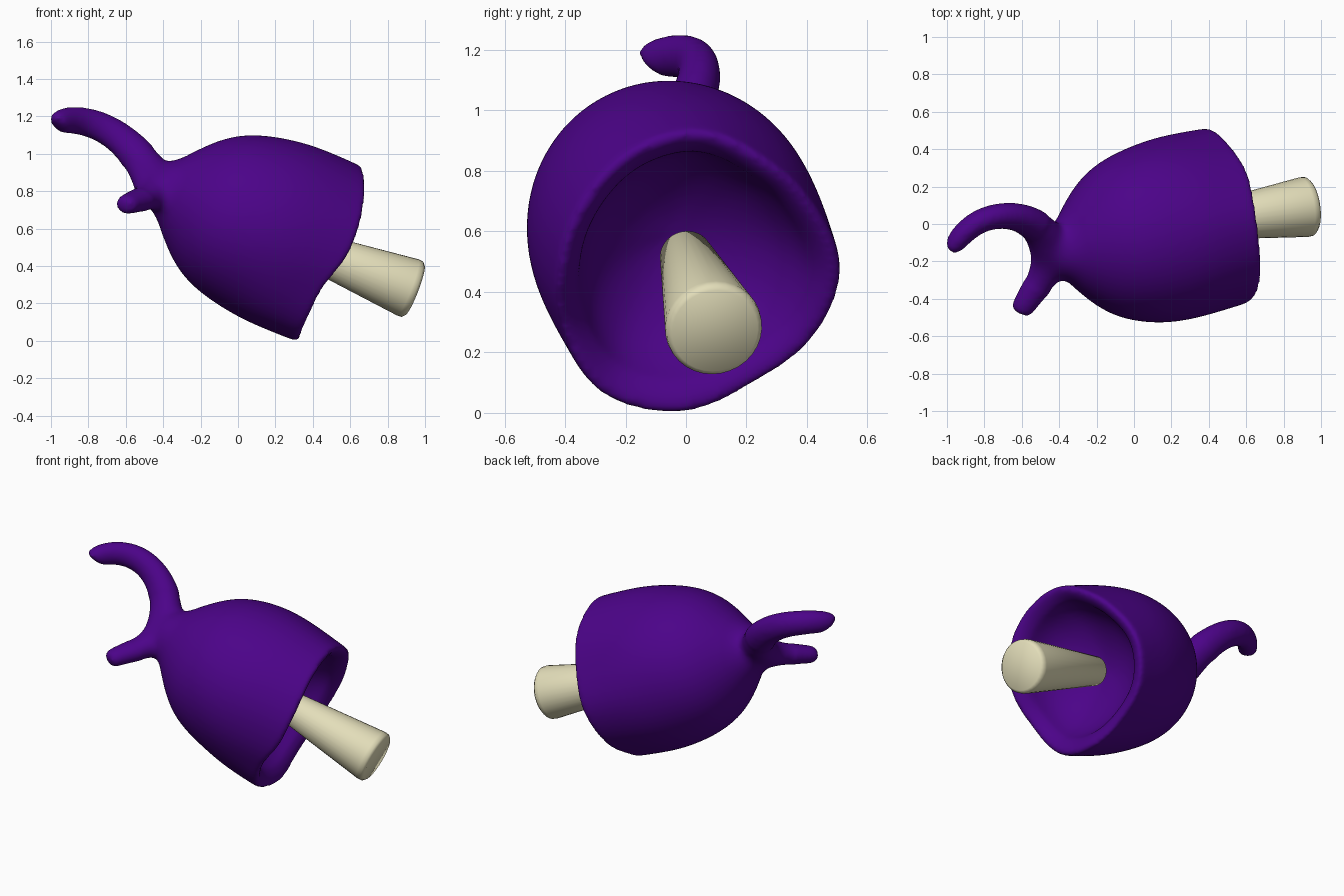
import bpy, bmesh, math
from mathutils import Vector

cube = bpy.data.objects.get("Cube")
if cube:
    bpy.data.objects.remove(cube)


def material(name, color):
    mat = bpy.data.materials.new(name)
    mat.use_nodes = True
    mat.diffuse_color = color
    bsdf = next(n for n in mat.node_tree.nodes if n.type == 'BSDF_PRINCIPLED')
    bsdf.inputs["Base Color"].default_value = color
    return mat


purple = material("deep purple", (0.072, 0.001, 0.25, 1))
cream = material("pale cream", (0.77, 0.73, 0.49, 1))


def frame(axis):
    """Side and up directions across an axis."""
    up = Vector((0, 0, 1))
    up = (up - axis * up.dot(axis)).normalized()
    return up.cross(axis).normalized(), up


def select(*objects):
    bpy.ops.object.select_all(action='DESELECT')
    for obj in objects:
        obj.select_set(True)
    bpy.context.view_layer.objects.active = objects[0]


def apply(obj, kind, **settings):
    mod = obj.modifiers.new("Form", kind)
    for key, value in settings.items():
        setattr(mod, key, value)
    select(obj)
    bpy.ops.object.modifier_apply(modifier=mod.name)


def loft(name, rings, mat):
    """Skin a list of equal rings and close both ends."""
    bm = bmesh.new()
    loops = [[bm.verts.new(p) for p in ring] for ring in rings]
    n = len(loops[0])
    for a, b in zip(loops, loops[1:]):
        for i in range(n):
            j = (i + 1) % n
            bm.faces.new((a[i], a[j], b[j], b[i]))
    for loop in (loops[0], loops[-1]):
        bm.faces.new(loop)
    bmesh.ops.recalc_face_normals(bm, faces=bm.faces)
    mesh = bpy.data.meshes.new(name)
    bm.to_mesh(mesh)
    bm.free()
    mesh.materials.append(mat)
    obj = bpy.data.objects.new(name, mesh)
    bpy.context.collection.objects.link(obj)
    return obj


# Flower bell: outer wall from the neck, rolled lip, then the inner cavity
AXIS = Vector((0.915, 0.17, -0.365)).normalized()
RIM_CENTER = Vector((0.49, 0.02, 0.47))
SIDE, UP = frame(AXIS)
# Rim radius and rim push along the axis, every 30 degrees from the left side
WAVE = [1.02, 0.92, 0.92, 1.0, 0.98, 0.94, 0.92, 0.95, 1.07, 1.02, 0.94, 1.0]
PUSH = [0.0, 0.01, 0.02, -0.02, -0.01, 0.02, 0.02, -0.05, -0.04, 0.01, -0.02, -0.02]
PROFILE = [(-1.04, 0.08), (-1.01, 0.135), (-0.96, 0.155), (-0.91, 0.205),
           (-0.82, 0.305), (-0.72, 0.392), (-0.6, 0.45), (-0.45, 0.487),
           (-0.3, 0.507), (-0.15, 0.507), (-0.02, 0.503), (0.0, 0.5),
           (0.01, 0.48), (-0.01, 0.44), (-0.045, 0.41), (-0.05, 0.405),
           (-0.15, 0.37), (-0.25, 0.28), (-0.32, 0.14), (-0.34, 0.03)]
SEGMENTS = 24


def wavy(table, i):
    a, b = table[i // 2], table[(i // 2 + 1) % len(table)]
    return a if i % 2 == 0 else (a + b) / 2


rings = []
for s, r in PROFILE:
    weight = max(0, min(1, (s + 0.45) / 0.43))
    ring = []
    for i in range(SEGMENTS):
        t = 2 * math.pi * i / SEGMENTS
        rr = r * (1 + weight * (wavy(WAVE, i) - 1))
        along = s + weight ** 2 * wavy(PUSH, i)
        ring.append(RIM_CENTER + AXIS * along + (SIDE * math.cos(t) + UP * math.sin(t)) * rr)
    rings.append(ring)
bell = loft("flower_bell", rings, purple)

# Curved stem: a crescent with a long horn and a short horn
PATH = [((-0.97, -0.125, 1.155), 0.045), ((-0.955, -0.105, 1.165), 0.067),
        ((-0.92, -0.055, 1.18), 0.075), ((-0.83, 0.02, 1.178), 0.08),
        ((-0.71, 0.05, 1.14), 0.085), ((-0.59, 0.035, 1.055), 0.093),
        ((-0.50, -0.025, 0.945), 0.108), ((-0.445, -0.12, 0.85), 0.125),
        ((-0.45, -0.21, 0.79), 0.11), ((-0.49, -0.29, 0.765), 0.088),
        ((-0.545, -0.37, 0.747), 0.073), ((-0.595, -0.445, 0.73), 0.066),
        ((-0.61, -0.48, 0.72), 0.052)]
points = [Vector(p) for p, r in PATH]
rings = []
side = None
for k, (p, r) in enumerate(PATH):
    tangent = (points[min(k + 1, len(points) - 1)] - points[max(k - 1, 0)]).normalized()
    if side is None:
        side = frame(tangent)[0]
    side = (side - tangent * side.dot(tangent)).normalized()
    other = tangent.cross(side)
    slant = 0.6 * max(0, 1 - k / 3)  # the long horn ends in a slanted tip
    ring = []
    for i in range(12):
        t = 2 * math.pi * i / 12
        offset = (side * math.cos(t) * 0.85 + other * math.sin(t)) * r
        ring.append(points[k] + offset - tangent * offset.z * slant)
    rings.append(ring)
stem = loft("curved_stem", rings, purple)

# Merge bell and stem into one skin, then soften the joint at the neck
for part in (bell, stem):
    apply(part, 'SUBSURF', levels=2)
select(bell, stem)
bpy.ops.object.join()
apply(bell, 'REMESH', mode='VOXEL', voxel_size=0.014)
bm = bmesh.new()
bm.from_mesh(bell.data)
neck = Vector((-0.42, -0.13, 0.83))
joint = [v for v in bm.verts if (v.co - neck).length < 0.25]
for verts, steps in ((joint, 25), (bm.verts[:], 3)):
    for step in range(steps):
        bmesh.ops.smooth_vert(bm, verts=verts, factor=0.5,
                              use_axis_x=True, use_axis_y=True, use_axis_z=True)
bm.to_mesh(bell.data)
bm.free()
select(bell)
bpy.ops.object.shade_smooth_by_angle(angle=math.radians(50))
bell.name = "flower_bell_and_stem"

# Tapered clapper with a softened end
start, end = Vector((0.3, 0.0, 0.52)), Vector((0.94, 0.095, 0.273))
axis = (end - start).normalized()
side, up = frame(axis)
length = (end - start).length
rings = []
for s, r in [(-0.035, 0.03), (-0.025, 0.068), (0, 0.087), (length - 0.035, 0.161),
             (length - 0.01, 0.159), (length + 0.005, 0.143)]:
    angles = [2 * math.pi * i / 32 for i in range(32)]
    rings.append([start + axis * s + (side * math.cos(t) + up * math.sin(t)) * r for t in angles])
clapper = loft("clapper", rings, cream)
select(clapper)
bpy.ops.object.shade_smooth_by_angle(angle=math.radians(45))
